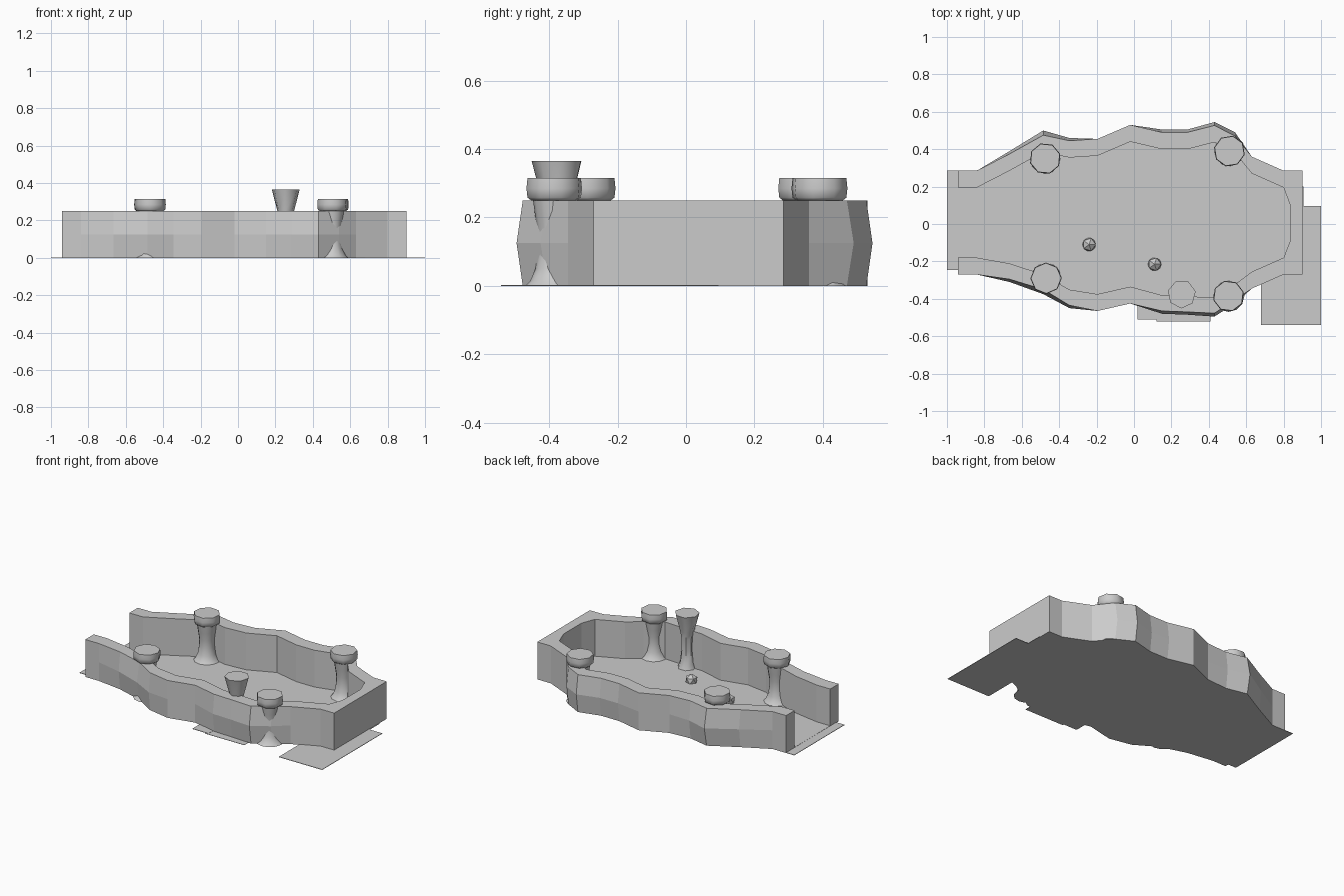
import bpy, bmesh, math
from mathutils import Matrix

cube = bpy.data.objects.get("Cube")
if cube:
    bpy.data.objects.remove(cube, do_unlink=True)

stone = bpy.data.materials.new("grey_stone")
stone.use_nodes = True
stone.diffuse_color = (0.6, 0.6, 0.6, 1)
stone.node_tree.nodes["Principled BSDF"].inputs["Base Color"].default_value = (0.6, 0.6, 0.6, 1)


def finish(name, bm, smooth=False):
    bmesh.ops.recalc_face_normals(bm, faces=bm.faces)
    mesh = bpy.data.meshes.new(name)
    bm.to_mesh(mesh)
    bm.free()
    mesh.materials.append(stone)
    obj = bpy.data.objects.new(name, mesh)
    bpy.context.collection.objects.link(obj)
    if smooth:
        bpy.ops.object.select_all(action="DESELECT")
        obj.select_set(True)
        bpy.context.view_layer.objects.active = obj
        bpy.ops.object.shade_smooth_by_angle(angle=math.radians(50))
    return obj


def loft(bm, rings, closed=True, caps=True):
    """Skin a list of equal-length point rings."""
    rows = [[bm.verts.new(p) for p in ring] for ring in rings]
    n = len(rows[0])
    for a, b in zip(rows, rows[1:]):
        for i in range(n if closed else n - 1):
            j = (i + 1) % n
            bm.faces.new((a[i], a[j], b[j], b[i]))
    if caps:
        bm.faces.new(rows[0])
        bm.faces.new(rows[-1])


def slab(name, points, z0, z1):
    bm = bmesh.new()
    loft(bm, [[(x, y, z) for x, y in points] for z in (z0, z1)])
    return finish(name, bm)


def rect_slab(name, x0, x1, y0, y1, top):
    return slab(name, [(x0, y0), (x1, y0), (x1, y1), (x0, y1)], 0, top)


def turned(name, x, y, profile, sides, turn=0.0):
    """Faceted column from (radius, height) pairs."""
    bm = bmesh.new()
    angles = [turn + math.tau * i / sides for i in range(sides)]
    loft(bm, [[(x + r * math.cos(a), y + r * math.sin(a), z) for a in angles]
              for r, z in profile])
    return finish(name, bm, smooth=True)


# Wall stations: x, back edge, front edge, outward bulge at half height
stations = [
    (-.94, .285, -.27, 0), (-.84, .285, -.27, 0), (-.665, .39, -.31, .015),
    (-.485, .5, -.375, .025), (-.345, .46, -.45, .015), (-.195, .455, -.465, 0),
    (-.02, .53, -.425, 0), (.15, .505, -.48, .015), (.285, .505, -.485, .015),
    (.43, .545, -.495, .018), (.54, .49, -.425, .02), (.63, .36, -.345, 0),
    (.8, .285, -.27, 0)]
HEIGHT, THICK = 0.25, 0.09

# Each entry: outer middle, outer rim, inner rim
path = [((x, b), (x, b - k), (x, b - THICK - k)) for x, b, f, k in stations]
path += [((.9, y), (.9, y), (.835, yi)) for y, yi in ((.285, .1), (-.27, -.09))]
path += [((x, f), (x, f + k), (x, f + THICK + k * .6)) for x, b, f, k in reversed(stations)]

bm = bmesh.new()
loft(bm, [[(*rim, 0), (*mid, HEIGHT / 2), (*rim, HEIGHT), (*inner, HEIGHT), (*inner, 0)]
          for mid, rim, inner in path])
finish("cave_wall", bm)

# Floor sheet under the walls and the flat pieces sticking out
slab("floor", [rim for mid, rim, inner in path], 0, .004)
rect_slab("entrance_floor", -1, -.8, -.245, .285, .003)
rect_slab("corner_floor", .68, 1, -.54, .095, .003)
rect_slab("end_floor_step", .8, .905, .09, .2, .002)
rect_slab("front_floor_step", .02, .14, -.51, -.38, .003)
rect_slab("front_floor_strip", .12, .41, -.52, -.38, .002)

# Pillars with wide caps standing above the rim
shaft = [(.085, 0), (.07, .015), (.055, .05), (.047, .1), (.047, .15), (.055, .2), (.062, .25)]
cap = [(.07, .25), (.081, .258), (.084, .285), (.081, .315)]
pillars = {"back_right": (-.475, .35), "back_left": (.51, .39),
           "front_right": (-.47, -.29), "front_left": (.505, -.385)}
for i, (place, (x, y)) in enumerate(pillars.items()):
    turned(place + "_pillar", x, y, shaft, 12)
    turned(place + "_pillar_cap", x, y, cap, 8, .3 + i * .25)

# Tall flared column
turned("flared_column", .255, -.375,
       [(.06, 0), (.045, .04), (.036, .12), (.038, .2), (.046, .25), (.076, .365)], 7, .2)

# Loose stones on the floor
for name, x, y in (("right_stone", -.24, -.11), ("left_stone", .11, -.215)):
    bm = bmesh.new()
    bmesh.ops.create_icosphere(bm, subdivisions=1, radius=.04,
                               matrix=Matrix.Translation((x, y, .018)))
    for v in bm.verts:
        v.co.z = max(v.co.z, .001)
    finish(name, bm)
